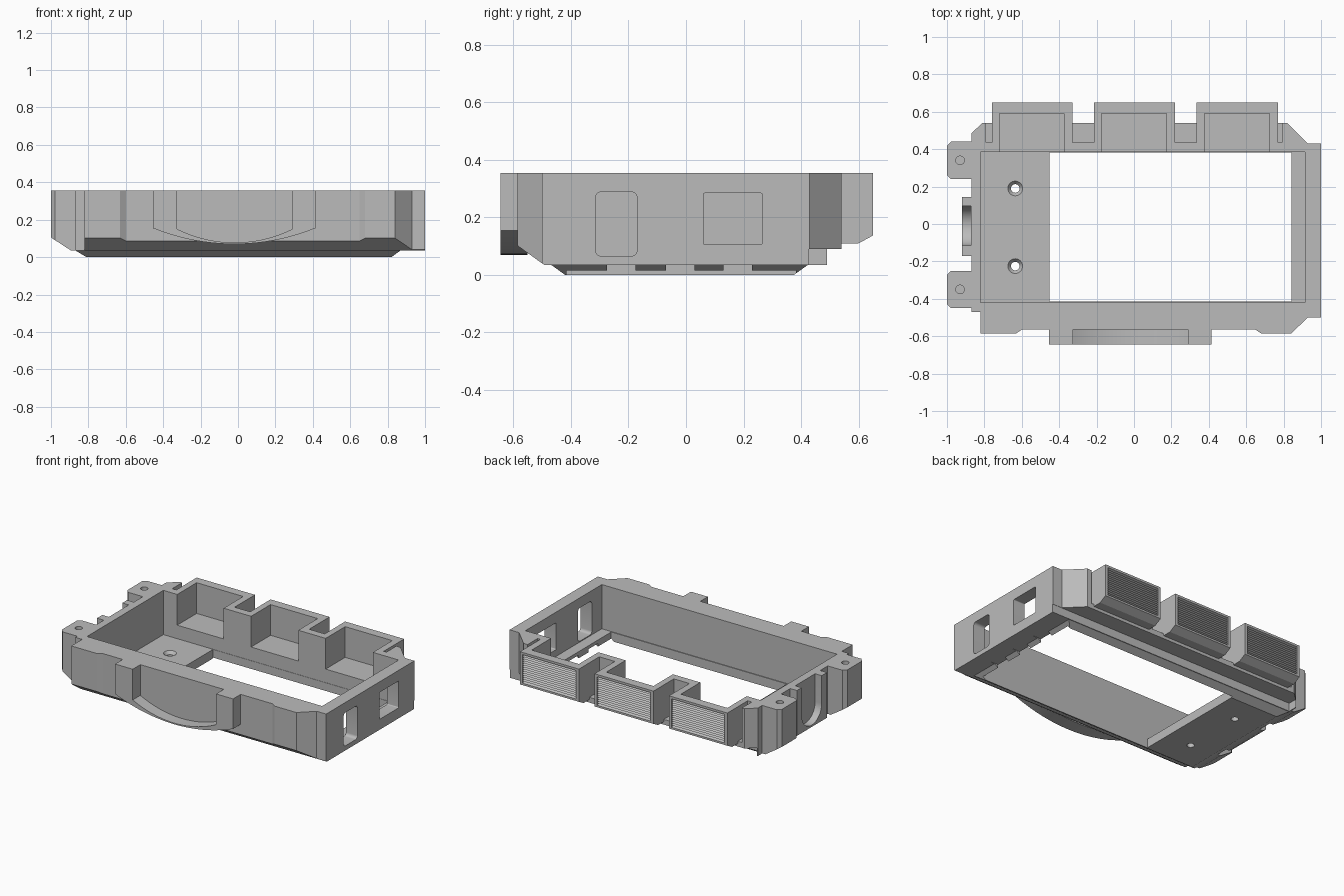
import bpy, bmesh, math
from mathutils import Vector

cube = bpy.data.objects.get("Cube")
if cube:
    bpy.data.objects.remove(cube, do_unlink=True)

grey = bpy.data.materials.new("plain grey")
grey.use_nodes = True
grey.diffuse_color = (0.5, 0.5, 0.5, 1)
grey.node_tree.nodes["Principled BSDF"].inputs["Base Color"].default_value = (0.5, 0.5, 0.5, 1)

TOP = 0.355
OVER = 0.5


def add_object(name, bm):
    bmesh.ops.recalc_face_normals(bm, faces=bm.faces)
    mesh = bpy.data.meshes.new(name)
    bm.to_mesh(mesh)
    bm.free()
    mesh.materials.append(grey)
    obj = bpy.data.objects.new(name, mesh)
    bpy.context.collection.objects.link(obj)
    return obj


def prism(name, points, lo, hi, axis="z"):
    """Extrude a 2D outline along an axis; the outline uses the other two axes in order."""
    place = {"x": lambda a, b, t: (t, a, b),
             "y": lambda a, b, t: (a, t, b),
             "z": lambda a, b, t: (a, b, t)}[axis]
    bm = bmesh.new()
    low = [bm.verts.new(place(a, b, lo)) for a, b in points]
    high = [bm.verts.new(place(a, b, hi)) for a, b in points]
    bm.faces.new(low)
    bm.faces.new(high)
    for i in range(len(points)):
        j = (i + 1) % len(points)
        bm.faces.new((low[i], low[j], high[j], high[i]))
    return add_object(name, bm)


def box(name, x0, x1, y0, y1, z0, z1):
    return prism(name, [(x0, y0), (x1, y0), (x1, y1), (x0, y1)], z0, z1)


def cone(name, x, y, z0, z1, r0, r1):
    bm = bmesh.new()
    bmesh.ops.create_cone(bm, cap_ends=True, segments=32, radius1=r0, radius2=r1, depth=z1 - z0)
    bmesh.ops.translate(bm, verts=bm.verts, vec=Vector((x, y, (z0 + z1) / 2)))
    return add_object(name, bm)


def sagging_profile(x0, x1, edge_z, mid_z, top, steps=32):
    """Straight sides and top, with a shallow circular arc below."""
    half, sag, mid = (x1 - x0) / 2, edge_z - mid_z, (x0 + x1) / 2
    radius = (half * half + sag * sag) / (2 * sag)
    sweep = math.asin(half / radius)
    angles = [sweep * (2 * i / steps - 1) for i in range(steps + 1)]
    arc = [(mid + radius * math.sin(a), mid_z + radius * (1 - math.cos(a))) for a in angles]
    return arc + [(x1, top), (x0, top)]


def rounded_rect(a0, a1, b0, b1, r, steps=6):
    points = []
    corners = [(a1 - r, b1 - r), (a0 + r, b1 - r), (a0 + r, b0 + r), (a1 - r, b0 + r)]
    for k, (a, b) in enumerate(corners):
        for i in range(steps + 1):
            t = (k + i / steps) * math.pi / 2
            points.append((a + r * math.cos(t), b + r * math.sin(t)))
    return points


def combine(body, tool, operation):
    mod = body.modifiers.new(operation, "BOOLEAN")
    mod.operation = operation
    mod.solver = "EXACT"
    mod.object = tool
    bpy.context.view_layer.objects.active = body
    bpy.ops.object.modifier_apply(modifier=mod.name)
    bpy.data.objects.remove(tool, do_unlink=True)


def join(tool):
    combine(frame, tool, "UNION")


def cut(tool):
    combine(frame, tool, "DIFFERENCE")


# Outer wall outline: front edge, right side, back edge, then ears and clip on the left
front = [(-.87, -.47), (-.82, -.47), (-.82, -.585), (-.63, -.585), (-.6, -.565),
         (.65, -.565), (.68, -.585), (.84, -.585), (.93, -.5), (1, -.5)]
back = [(1, .43), (.93, .43), (.82, .54), (.79, .54), (.79, .435),
        (-.79, .435), (-.79, .54), (-.81, .54), (-.87, .485)]


def ear(y0, y1):
    c = 0.022
    return [(-.87, y1), (c - 1, y1), (-1, y1 - c), (-1, y0 + c), (c - 1, y0), (-.87, y0)]


clip = [(-.87, .145), (-.92, .145), (-.92, -.17), (-.87, -.17)]
frame = prism("housing_frame", front + back + ear(.24, .44) + clip + ear(-.45, -.25), .035, TOP)

# Sloped undersides at the front and left, step under the back
cut(prism("front_slope", [(-.486, .03), (-.7, .184), (-.7, .03)], -1.2, 1.2, "x"))
cut(prism("left_slope", [(-.885, .03), (-1.1, .17), (-1.1, .03)], -1, 1, "y"))
cut(box("back_step", -.865, 1.1, .428, .7, 0, .09))

# Tapered base
bm = bmesh.new()
rings = []
for x0, x1, y0, y1, z in [(-.81, .82, -.42, .375, 0), (-.87, .87, -.47, .425, .036),
                          (-.86, .87, -.46, .42, .06)]:
    rings.append([bm.verts.new(p) for p in ((x0, y0, z), (x1, y0, z), (x1, y1, z), (x0, y1, z))])
bm.faces.new(rings[0])
bm.faces.new(rings[-1])
for a, b in zip(rings, rings[1:]):
    for i in range(4):
        j = (i + 1) % 4
        bm.faces.new((a[i], a[j], b[j], b[i]))
join(add_object("tapered_base", bm))

# Shelf below the back pods
join(box("back_shelf", -.805, .815, .4, .54, .09, .125))

# Three back pods with chamfered undersides
pods = [(-.76, -.33), (-.215, .22), (.335, .77)]
pod_side = [(.41, .11), (.6, .11), (.65, .137), (.65, TOP), (.41, TOP)]
for x0, x1 in pods:
    join(prism("back_pod", pod_side, x0, x1, "x"))

# Curved front cradle
join(prism("front_cradle", sagging_profile(-.455, .415, .155, .07, TOP), -.645, -.55, "y"))
cut(prism("cradle_recess", sagging_profile(-.325, .29, .15, .078, OVER), -.7, -.565, "y"))

# Main cavity and floor opening
cut(box("cavity", -.82, .915, -.42, .385, .06, OVER))
cut(box("floor_opening", -.453, .842, -.415, .383, -.1, .1))

# Pod pockets and ribbed outer faces
TEETH = 14
for x0, x1 in pods:
    cut(box("pod_pocket", x0 + .042, x1 - .045, .37, .59, .15, OVER))
    pitch = .19 / TEETH
    zigzag = [(.66, .15)]
    for i in range(TEETH):
        z = .15 + i * pitch
        zigzag += [(.649, z), (.635, z + pitch / 2)]
    zigzag += [(.649, .34), (.66, .34)]
    cut(prism("rib_grooves", zigzag, x0 + .02, x1 - .02, "x"))

# Right wall windows
cut(prism("tall_window", rounded_rect(-.315, -.17, .066, .288, .02), .88, 1.1, "x"))
cut(prism("wide_window", rounded_rect(.06, .265, .105, .284, .006), .88, 1.1, "x"))

# Vent notches under the right edge
for y in (-.275, -.07, .13):
    cut(box("vent_notch", .83, .9, y, y + .1, -.1, .037))

# Round recess in the left clip
u_shape = [(-.01 + .105 * math.cos(t), .17 + .105 * math.sin(t))
           for t in (math.pi * (1 + i / 24) for i in range(25))]
cut(prism("clip_recess", u_shape + [(.095, OVER), (-.115, OVER)], -1, -.872, "x"))

# Ear holes and countersunk floor holes
for y in (.34, -.35):
    cut(cone("ear_hole", -.93, y, .2, OVER, .023, .023))
for y in (.19, -.225):
    cut(cone("floor_hole", -.635, y, -.1, .1, .023, .023))
    cut(cone("countersink", -.635, y, .04, .062, .023, .041))

# Keep sharp edges, smooth the arcs
bpy.ops.object.select_all(action="DESELECT")
frame.select_set(True)
bpy.context.view_layer.objects.active = frame
bpy.ops.object.shade_smooth_by_angle(angle=math.radians(20))
